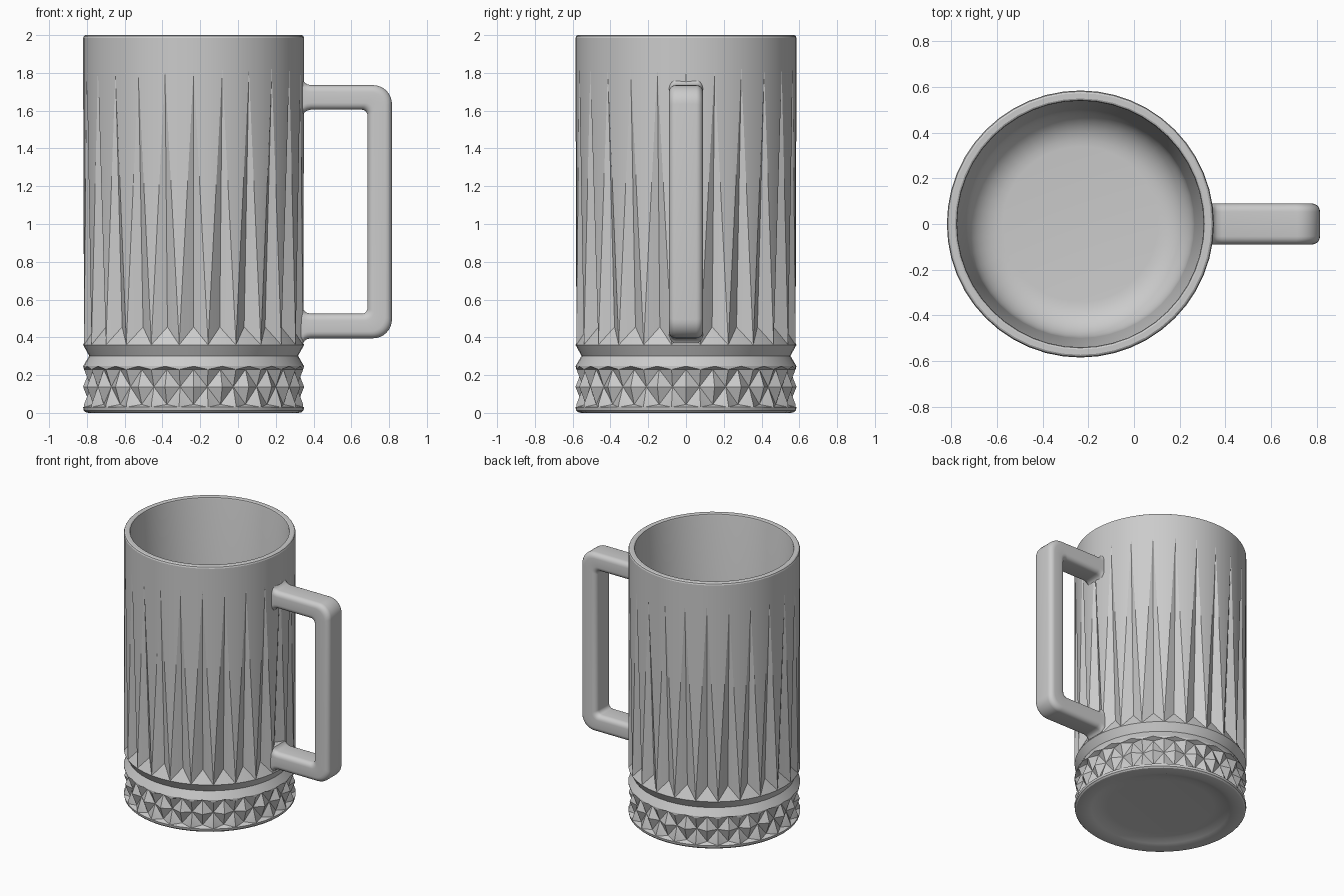
import bpy, bmesh, math

cube = bpy.data.objects.get("Cube")
if cube:
    bpy.data.objects.remove(cube, do_unlink=True)

GREY = (0.6, 0.6, 0.6, 1)
mat = bpy.data.materials.new("grey_glass")
mat.use_nodes = True
mat.diffuse_color = GREY
mat.node_tree.nodes["Principled BSDF"].inputs["Base Color"].default_value = GREY

CX, R = -0.235, 0.585      # cup axis and outer radius
SIDES = 48                 # two columns per flute


def finish(bm, name, angle):
    bmesh.ops.recalc_face_normals(bm, faces=bm.faces)
    mesh = bpy.data.meshes.new(name)
    bm.to_mesh(mesh)
    bm.free()
    obj = bpy.data.objects.new(name, mesh)
    bpy.context.collection.objects.link(obj)
    mesh.materials.append(mat)
    bpy.ops.object.select_all(action='DESELECT')
    obj.select_set(True)
    bpy.context.view_layer.objects.active = obj
    bpy.ops.object.shade_smooth_by_angle(angle=math.radians(angle))
    return obj


def arc(cx, cz, r, a0, a1, steps):
    angles = [math.radians(a0 + (a1 - a0) * i / steps) for i in range(steps + 1)]
    return [(cx + r * math.cos(a), cz + r * math.sin(a)) for a in angles]


# Cup: rings of (radius, z) for even columns, then for odd columns
def even_ring(r, z):
    return ((r, z), (r, z))


DEEP = R - 0.036
rings = [even_ring(*p) for p in (
    (0.36, 0.03), (0.42, 0.027), (0.47, 0.01), (0.50, 0.0), (0.555, 0.0),
    (0.573, 0.004), (0.582, 0.013), (R, 0.03))]
# diamond band
rings += [((DEEP, 0.045), (R, 0.045)),
          ((R, 0.138), (DEEP, 0.138)),
          ((DEEP, 0.23), (R, 0.23))]
band_start = 8
# pinched neck, then flutes that taper upward
rings += [even_ring(R, 0.247), even_ring(0.553, 0.302), even_ring(R, 0.36),
          ((R - 0.05, 0.455), (R, 0.37))]
flute_start = len(rings) - 1
rings += [even_ring(*p) for p in (
    (R, 1.82), (R, 1.985), (0.581, 1.995), (0.573, 2.0),
    (0.55, 2.0), (0.543, 1.996), (0.54, 1.985), (0.50, 0.36))]
# rounded inner floor
rings += [even_ring(*p) for p in arc(0.34, 0.36, 0.16, 0, -90, 8)[1:]]

bm = bmesh.new()
loops = []
for ring in rings:
    loop = []
    for i in range(SIDES):
        r, z = ring[i % 2]
        a = 2 * math.pi * i / SIDES
        loop.append(bm.verts.new((CX + r * math.cos(a), r * math.sin(a), z)))
    loops.append(loop)

faceted = {band_start - 1, band_start, band_start + 1, band_start + 2,
           flute_start - 1, flute_start}
for k, (low, high) in enumerate(zip(loops, loops[1:])):
    for i in range(SIDES):
        j = (i + 1) % SIDES
        quad = (low[i], low[j], high[j], high[i])
        if k not in faceted:
            bm.faces.new(quad)
            continue
        # creases run from lower odd to upper even, except low in the band
        from_first = (i % 2 == 1) != (k == band_start)
        if from_first:
            bm.faces.new((quad[0], quad[1], quad[2]))
            bm.faces.new((quad[0], quad[2], quad[3]))
        else:
            bm.faces.new((quad[0], quad[1], quad[3]))
            bm.faces.new((quad[1], quad[2], quad[3]))
bm.faces.new(loops[0])
bm.faces.new(loops[-1])
finish(bm, "mug_body", 20)

# Handle: stations of (inner point, outer point), upper half then mirrored
TOP, UNDER, OUT, INN, MID = 1.735, 1.605, 0.815, 0.685, 1.065
stations = []
for x, flare in ((0.305, 0.028), (0.345, 0.026), (0.352, 0.014),
                 (0.365, 0.005), (0.385, 0)):
    stations.append(((x, UNDER - flare), (x, TOP + flare)))
stations += zip(arc(INN - 0.03, UNDER - 0.03, 0.03, 90, 0, 8),
                arc(OUT - 0.1, TOP - 0.1, 0.1, 90, 0, 8))
stations += [tuple((x, 2 * MID - z) for x, z in s) for s in reversed(stations)]

# rounded rectangle section: u across the bar, v along y
HALF, WIDE, ROUND = 0.065, 0.09, 0.036
section = []
for su, sv, start in ((1, 1, 0), (-1, 1, 90), (-1, -1, 180), (1, -1, 270)):
    section += arc(su * (HALF - ROUND), sv * (WIDE - ROUND), ROUND,
                   start, start + 90, 5)

bm = bmesh.new()
loops = []
for inner, outer in stations:
    loop = []
    for u, v in section:
        t = 0.5 + 0.5 * u / HALF
        x = inner[0] + (outer[0] - inner[0]) * t
        z = inner[1] + (outer[1] - inner[1]) * t
        loop.append(bm.verts.new((x, v, z)))
    loops.append(loop)
n = len(section)
for a, b in zip(loops, loops[1:]):
    for i in range(n):
        j = (i + 1) % n
        bm.faces.new((a[i], a[j], b[j], b[i]))
bm.faces.new(loops[0])
bm.faces.new(loops[-1])
finish(bm, "handle", 40)
